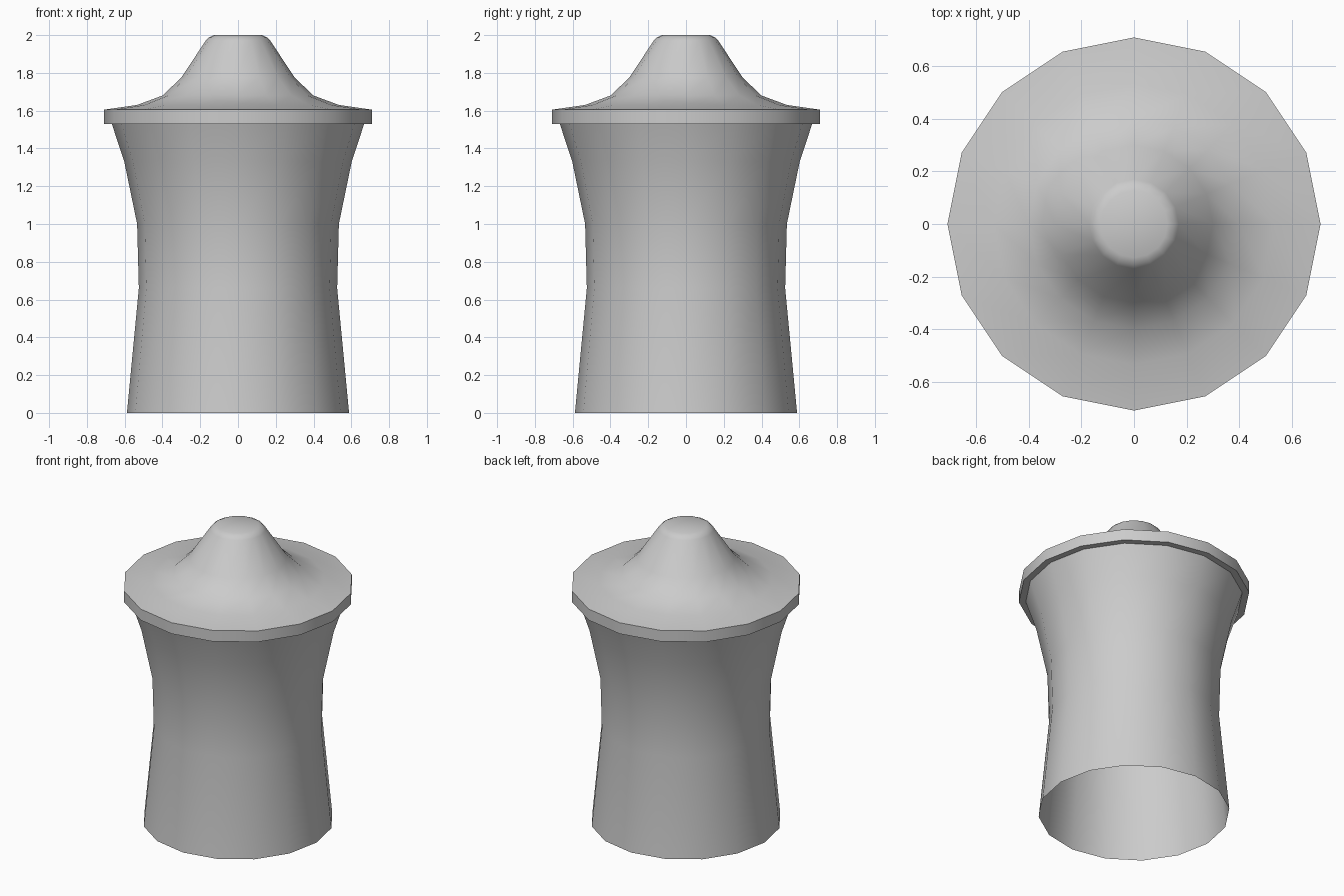
import bpy
import math

SIDES = 16

cube = bpy.data.objects.get("Cube")
if cube:
    bpy.data.objects.remove(cube, do_unlink=True)

grey = bpy.data.materials.new("light grey")
grey.use_nodes = True
colour = (0.6, 0.6, 0.6, 1)
grey.diffuse_color = colour
grey.node_tree.nodes["Principled BSDF"].inputs["Base Color"].default_value = colour


def lathe(name, profile, cap_top=False):
    """Turn an (r, z) profile, listed from bottom to top, around the z axis."""
    verts = [(r * math.cos(math.tau * i / SIDES), r * math.sin(math.tau * i / SIDES), z)
             for r, z in profile for i in range(SIDES)]
    faces = []
    for ring in range(len(profile) - 1):
        a, b = ring * SIDES, (ring + 1) * SIDES
        for i in range(SIDES):
            j = (i + 1) % SIDES
            faces.append((a + i, a + j, b + j, b + i))
    if cap_top:
        faces.append(tuple(range(len(verts) - SIDES, len(verts))))
    mesh = bpy.data.meshes.new(name)
    mesh.from_pydata(verts, [], faces)
    mesh.materials.append(grey)
    obj = bpy.data.objects.new(name, mesh)
    bpy.context.collection.objects.link(obj)
    bpy.ops.object.select_all(action='DESELECT')
    obj.select_set(True)
    bpy.context.view_layer.objects.active = obj
    bpy.ops.object.shade_smooth_by_angle(angle=math.radians(30))
    return obj


# Waisted hollow body, open at the bottom
lathe("body", [(0.588, 0), (0.525, 0.66), (0.534, 1.0), (0.602, 1.33), (0.668, 1.53)])

# Overhanging rim with its underside, and the flared cap with a flat top
lathe("cap", [(0.668, 1.53), (0.71, 1.53), (0.71, 1.605), (0.535, 1.63), (0.40, 1.68),
              (0.30, 1.775), (0.17, 1.972), (0.155, 1.987), (0.128, 2.0)], cap_top=True)
